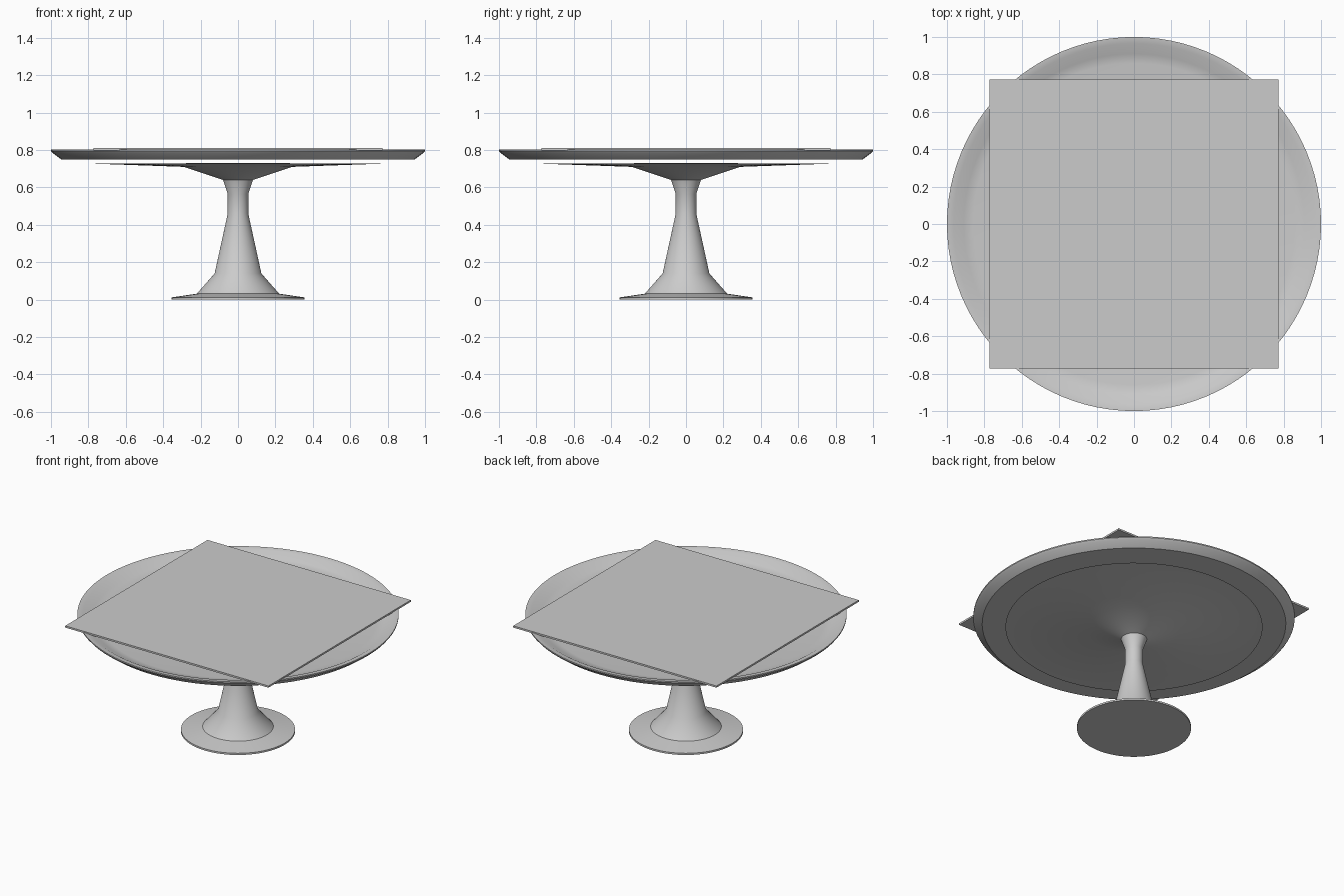
import bpy
import bmesh
from math import radians

cube = bpy.data.objects.get("Cube")
if cube:
    bpy.data.objects.remove(cube, do_unlink=True)

# One plain grey for the whole stand
grey = bpy.data.materials.new("pale_grey")
grey.use_nodes = True
colour = (0.6, 0.6, 0.6, 1)
grey.diffuse_color = colour
grey.node_tree.nodes["Principled BSDF"].inputs["Base Color"].default_value = colour


def finish(name, bm):
    bmesh.ops.recalc_face_normals(bm, faces=bm.faces)
    mesh = bpy.data.meshes.new(name)
    bm.to_mesh(mesh)
    bm.free()
    mesh.materials.append(grey)
    obj = bpy.data.objects.new(name, mesh)
    bpy.context.collection.objects.link(obj)
    return obj


def lathe(name, profile, steps=96):
    """Spin a radius/height profile, closed on the axis, around z."""
    bm = bmesh.new()
    verts = [bm.verts.new((r, 0, z)) for r, z in profile]
    edges = [bm.edges.new(pair) for pair in zip(verts, verts[1:])]
    bmesh.ops.spin(bm, geom=verts + edges, axis=(0, 0, 1), cent=(0, 0, 0),
                   angle=radians(360), steps=steps)
    bmesh.ops.remove_doubles(bm, verts=bm.verts, dist=0.0001)
    obj = finish(name, bm)
    bpy.ops.object.select_all(action="DESELECT")
    obj.select_set(True)
    bpy.context.view_layer.objects.active = obj
    bpy.ops.object.shade_smooth_by_angle(angle=radians(30))
    return obj


# Foot, stem and flared support under the dish
lathe("pedestal", [
    (0, 0), (0.355, 0), (0.355, 0.012), (0.22, 0.032), (0.125, 0.14),
    (0.055, 0.46), (0.055, 0.565), (0.08, 0.64), (0.29, 0.71),
    (0.8, 0.728), (0, 0.73)])

# Shallow round dish with a raised rim
lathe("dish", [
    (0, 0.75), (0.945, 0.75), (0.99, 0.783), (1, 0.795), (1, 0.803),
    (0.965, 0.8), (0.91, 0.77), (0.86, 0.762), (0, 0.758)])

# Thin square board resting on the rim
bm = bmesh.new()
bmesh.ops.create_cube(bm, size=1)
bmesh.ops.scale(bm, verts=bm.verts, vec=(1.544, 1.544, 0.012))
bmesh.ops.translate(bm, verts=bm.verts, vec=(0, 0, 0.804))
finish("square_board", bm)
